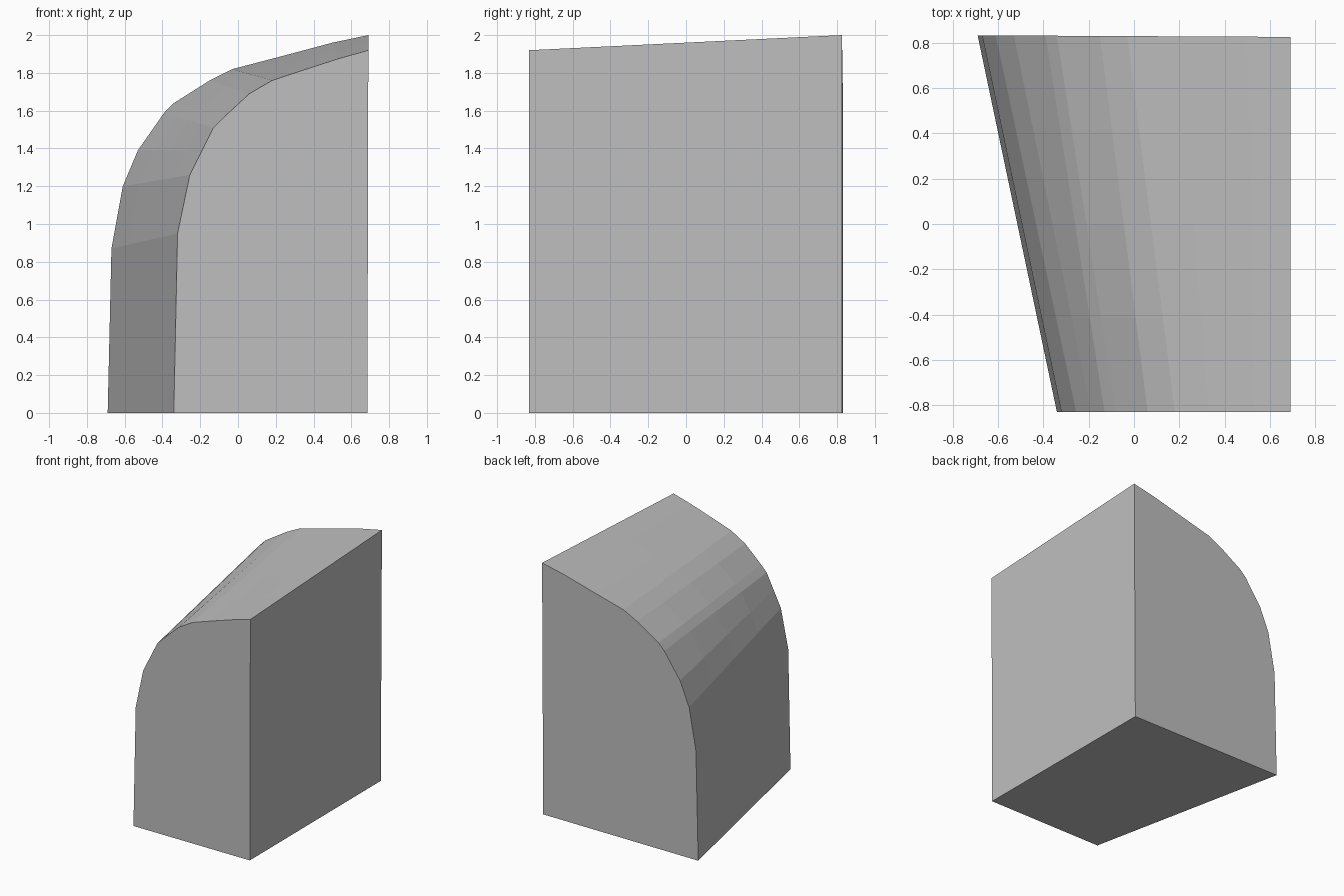
import bpy, bmesh
from mathutils import Vector

if "Cube" in bpy.data.objects:
    bpy.data.objects.remove(bpy.data.objects["Cube"])

# Matching profiles (x, z) of the curved side and top, at the back and front
BACK = [(-0.69, 0), (-0.67, 0.87), (-0.61, 1.20), (-0.53, 1.39), (-0.39, 1.59),
        (-0.34, 1.64), (-0.15, 1.76), (-0.03, 1.82), (0.20, 1.88), (0.50, 1.96), (0.69, 2.0)]
FRONT = [(-0.34, 0), (-0.32, 0.95), (-0.255, 1.26), (-0.19, 1.39), (-0.13, 1.51),
         (-0.08, 1.56), (0.06, 1.69), (0.18, 1.76), (0.33, 1.81), (0.53, 1.875), (0.69, 1.92)]
ROWS = 4


def back_y(x):
    # The back leans in very slightly towards the right
    return 0.829 - 0.005 * x


bm = bmesh.new()
rings = []
for r in range(ROWS + 1):
    t = r / ROWS
    ring = []
    for (bx, bz), (fx, fz) in zip(BACK, FRONT):
        f, b = Vector((fx, -0.83, fz)), Vector((bx, back_y(bx), bz))
        ring.append(bm.verts.new(f.lerp(b, t)))
    # Lower right corner
    ring.append(bm.verts.new(Vector((0.685, -0.83, 0)).lerp(Vector((0.68, back_y(0.68), 0)), t)))
    rings.append(ring)

# Skin between the cross-sections, then the two end caps
n = len(rings[0])
for a, b in zip(rings, rings[1:]):
    for i in range(n):
        j = (i + 1) % n
        bm.faces.new((a[i], a[j], b[j], b[i]))
bm.faces.new(rings[0])
bm.faces.new(rings[-1])
bmesh.ops.recalc_face_normals(bm, faces=bm.faces)

mesh = bpy.data.meshes.new("rounded_block")
bm.to_mesh(mesh)
bm.free()
mat = bpy.data.materials.new("plain grey")
mat.diffuse_color = (0.52, 0.52, 0.52, 1)
mat.use_nodes = True
mat.node_tree.nodes["Principled BSDF"].inputs["Base Color"].default_value = mat.diffuse_color
mesh.materials.append(mat)
block = bpy.data.objects.new("rounded_block", mesh)
bpy.context.collection.objects.link(block)
